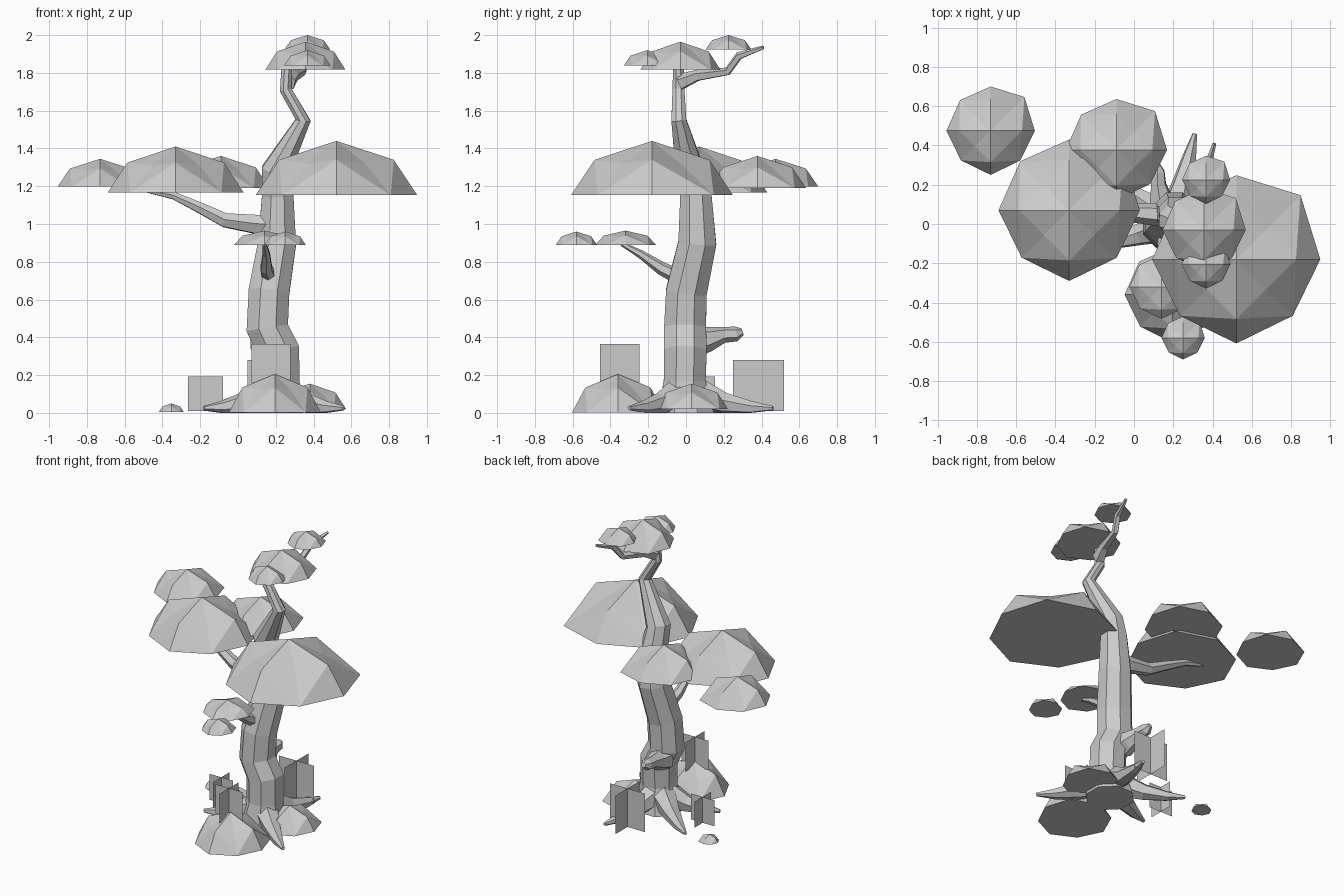
import bpy, bmesh, math
from mathutils import Vector

if "Cube" in bpy.data.objects:
    bpy.data.objects.remove(bpy.data.objects["Cube"])

COLOUR = (0.6, 0.6, 0.6, 1)
grey = bpy.data.materials.new("plain grey")
grey.use_nodes = True
grey.diffuse_color = COLOUR
grey.node_tree.nodes["Principled BSDF"].inputs["Base Color"].default_value = COLOUR

# Rim reach at the four diagonals, counter-clockwise from +x +y
CORNERS = (1.08, 0.98, 0.95, 0.95)


def finish(bm, name, closed=True):
    if closed:
        bmesh.ops.recalc_face_normals(bm, faces=bm.faces)
    mesh = bpy.data.meshes.new(name)
    bm.to_mesh(mesh)
    bm.free()
    mesh.materials.append(grey)
    obj = bpy.data.objects.new(name, mesh)
    bpy.context.collection.objects.link(obj)


def dome(name, x, y, r, z0, z1):
    """Faceted cap: apex, four ridge points, four shallow valleys, eight rim points."""
    bm = bmesh.new()
    h = z1 - z0

    def point(i, reach, rise):
        a = i * math.pi / 4
        return bm.verts.new((x + r * reach * math.cos(a), y + r * reach * math.sin(a), z0 + h * rise))

    apex = point(0, 0, 1)
    ridge = [point(2 * i, 0.71, 0.65) for i in range(4)]
    valley = [point(2 * i + 1, 0.5, 0.58) for i in range(4)]
    rim = [point(i, CORNERS[i // 2] if i % 2 else 1, 0) for i in range(8)]
    for i in range(4):
        a, b, v = ridge[i], ridge[(i + 1) % 4], valley[i]
        corner = rim[2 * i + 1]
        for face in ((apex, a, v), (apex, v, b), (a, corner, v), (v, corner, b),
                     (a, rim[2 * i], corner), (b, corner, rim[(2 * i + 2) % 8])):
            bm.faces.new(face)
    bm.faces.new(rim[::-1])
    finish(bm, name)


def tube(name, path, sides):
    """Tapered limb through (x, y, z, radius) points."""
    bm = bmesh.new()
    pts = [Vector(p[:3]) for p in path]
    rings = []
    for i, p in enumerate(pts):
        along = pts[min(i + 1, len(pts) - 1)] - pts[max(i - 1, 0)]
        if p.z == 0:
            along = Vector((0, 0, 1))
        turn = Vector((0, 0, 1)).rotation_difference(along)
        ring = []
        for k in range(sides):
            a = 2 * math.pi * (k + 0.5) / sides
            offset = Vector((math.cos(a), math.sin(a), 0)) * path[i][3]
            co = p + turn @ offset
            co.z = max(co.z, 0)
            ring.append(bm.verts.new(co))
        rings.append(ring)
    for lo, hi in zip(rings, rings[1:]):
        for k in range(sides):
            n = (k + 1) % sides
            bm.faces.new((lo[k], lo[n], hi[n], hi[k]))
    bm.faces.new(rings[0][::-1])
    bm.faces.new(rings[-1])
    finish(bm, name)


def crossed_cards(name, x, y, half, z0, z1):
    """Two upright square sheets crossing at right angles."""
    bm = bmesh.new()
    for dx, dy in ((half, 0), (0, half)):
        corners = ((-1, z0), (1, z0), (1, z1), (-1, z1))
        bm.faces.new([bm.verts.new((x + s * dx, y + s * dy, z)) for s, z in corners])
    finish(bm, name, closed=False)


# Trunk
tube("trunk", [(.2, 0, 0, .16), (.215, -.007, .17, .12), (.213, -.003, .33, .122),
               (.155, -.005, .45, .12), (.164, .002, .64, .117), (.207, .06, .9, .109),
               (.21, .052, 1.15, .09), (.2, .02, 1.28, .082), (.345, -.038, 1.55, .043),
               (.252, -.04, 1.71, .034), (.26, -.04, 1.86, .03)], 8)

# Branches
tube("right_branch", [(.18, .04, .99, .06), (.08, .05, 1.0, .055), (-.07, .06, 1.02, .042),
                      (-.2, .08, 1.085, .032), (-.34, .1, 1.15, .022), (-.5, .12, 1.18, .01)], 6)
tube("front_branch", [(.16, -.06, .73, .04), (.15, -.13, .765, .035),
                      (.15, -.24, .84, .022), (.14, -.34, .895, .012)], 6)
tube("back_stub", [(.14, .05, .38, .085), (.14, .12, .39, .066), (.125, .2, .413, .042),
                   (.12, .265, .418, .04), (.12, .3, .43, .018)], 6)
tube("top_twig", [(.265, -.03, 1.75, .045), (.295, .06, 1.785, .032), (.34, .22, 1.807, .023),
                  (.37, .28, 1.89, .022), (.41, .41, 1.935, .01)], 5)

# Roots spread from the trunk base
for name, tx, ty in (("back_root", .31, .46), ("back_right_root", -.19, .28),
                     ("front_left_root", .56, -.3), ("front_right_root", -.18, -.12)):
    cx, cy = .2, 0
    limb = []
    for t, z, r in ((.15, .1, .085), (.45, .05, .058), (.75, .028, .036), (1, .025, .012)):
        limb.append((cx + (tx - cx) * t, cy + (ty - cy) * t, z, r))
    tube(name, limb, 6)

# Leaf canopies and ground bushes
for spec in (("left_canopy", .521, -.18, .428, 1.153, 1.44),
             ("right_canopy", -.33, .07, .36, 1.167, 1.41),
             ("back_canopy", -.09, .378, .258, 1.19, 1.36),
             ("far_right_canopy", -.73, .475, .225, 1.198, 1.345),
             ("crown", .357, -.03, .212, 1.817, 1.965),
             ("crown_back_tuft", .367, .225, .122, 1.923, 2),
             ("crown_front_tuft", .367, -.205, .124, 1.838, 1.92),
             ("front_leaf_pad", .14, -.32, .163, .888, .965),
             ("front_leaf_tuft", .25, -.58, .11, .888, .96),
             ("front_bush", .195, -.36, .243, .003, .205),
             ("left_bush", .38, .03, .192, .02, .155),
             ("tiny_bush", -.353, .245, .066, .005, .05)):
    dome(*spec)

# Grass cards
crossed_cards("front_grass", .175, -.35, .104, .16, .365)
crossed_cards("right_grass", -.172, .06, .093, .01, .192)
crossed_cards("back_grass", .185, .385, .135, .01, .28)
